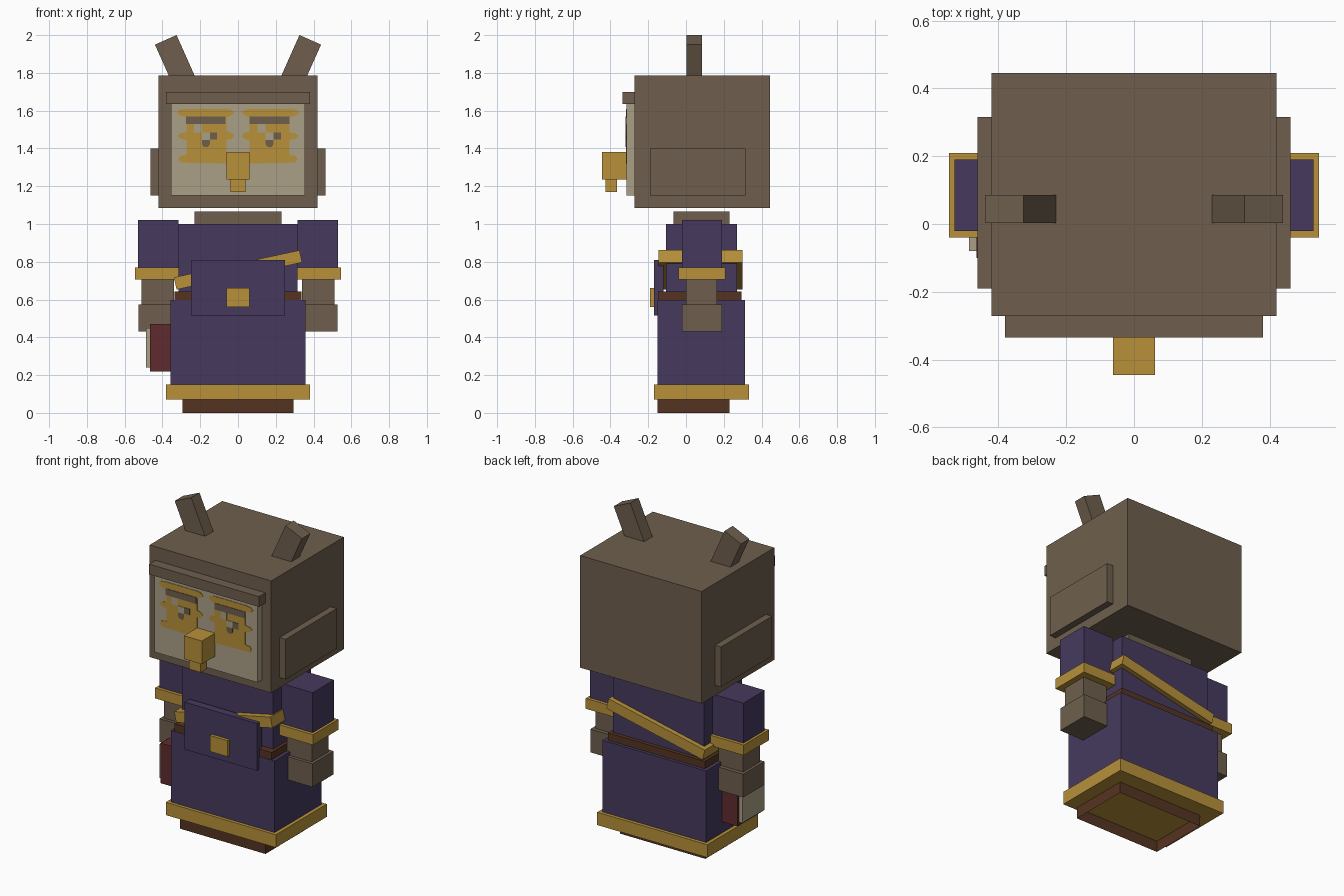
import bpy, bmesh, math

if "Cube" in bpy.data.objects:
    bpy.data.objects.remove(bpy.data.objects["Cube"])


def material(name, hex_code):
    # convert the sRGB hex colour to linear values
    rgb = [int(hex_code[i:i + 2], 16) / 255 for i in (0, 2, 4)]
    lin = [c / 12.92 if c <= 0.04045 else ((c + 0.055) / 1.055) ** 2.4 for c in rgb]
    m = bpy.data.materials.new(name)
    m.diffuse_color = (*lin, 1)
    m.use_nodes = True
    m.node_tree.nodes["Principled BSDF"].inputs["Base Color"].default_value = m.diffuse_color
    return m


BROWN = material("taupe_brown", "6E5F4D")
PURPLE = material("dark_purple", "463A5E")
GOLD = material("gold", "B8913A")
CREAM = material("cream", "ABA087")
LEATHER = material("dark_leather", "553422")
MAROON = material("maroon", "5F2B2E")


def finish(name, bm, mat):
    bmesh.ops.recalc_face_normals(bm, faces=bm.faces[:])
    mesh = bpy.data.meshes.new(name)
    bm.to_mesh(mesh)
    bm.free()
    mesh.materials.append(mat)
    obj = bpy.data.objects.new(name, mesh)
    bpy.context.collection.objects.link(obj)
    return obj


def box(name, mat, x, y, z, tilt=0, open_bottom=False):
    """Box from (min, max) ranges, optionally tilted about the y axis."""
    bm = bmesh.new()
    bmesh.ops.create_cube(bm, size=1)
    bmesh.ops.scale(bm, vec=(x[1] - x[0], y[1] - y[0], z[1] - z[0]), verts=bm.verts)
    if open_bottom:
        low = [f for f in bm.faces if f.normal.z < -0.5]
        bmesh.ops.delete(bm, geom=low, context='FACES_ONLY')
    obj = finish(name, bm, mat)
    obj.location = [sum(r) / 2 for r in (x, y, z)]
    obj.rotation_euler.y = math.radians(tilt)
    return obj


def wide(half):
    return (-half, half)


def side_range(s, a, b):
    return tuple(sorted((s * a, s * b)))


def plate(name, mat, points, front):
    """Thin painted plate from an outline of (x, z) points."""
    bm = bmesh.new()
    face = bm.faces.new([bm.verts.new((x, front, z)) for x, z in points])
    ext = bmesh.ops.extrude_face_region(bm, geom=[face])
    verts = [g for g in ext["geom"] if isinstance(g, bmesh.types.BMVert)]
    bmesh.ops.translate(bm, vec=(0, 0.005, 0), verts=verts)
    return finish(name, bm, mat)


def patch(name, mat, x0, x1, z0, z1, front):
    return plate(name, mat, [(x0, z0), (x1, z0), (x1, z1), (x0, z1)], front)


# Head and face
box("head", BROWN, wide(0.42), (-0.272, 0.445), (1.085, 1.785))
box("face_plate", CREAM, wide(0.355), (-0.315, -0.26), (1.15, 1.64))
box("brow_ridge", BROWN, wide(0.38), (-0.335, -0.26), (1.636, 1.70))
box("beak", GOLD, wide(0.062), (-0.445, -0.31), (1.235, 1.38))
box("beak_tip", GOLD, wide(0.04), (-0.425, -0.365), (1.17, 1.24))

# Outline of one eye marking, right side
MARK = [(0.06, 1.61), (0.275, 1.61), (0.31, 1.605), (0.325, 1.59), (0.31, 1.575),
        (0.272, 1.565), (0.272, 1.485), (0.305, 1.48), (0.32, 1.467), (0.305, 1.452),
        (0.272, 1.445), (0.272, 1.365), (0.305, 1.36), (0.315, 1.342), (0.305, 1.325),
        (0.06, 1.32), (0.06, 1.445), (0.035, 1.45), (0.02, 1.467), (0.035, 1.483),
        (0.06, 1.49), (0.06, 1.565), (0.035, 1.575), (0.02, 1.59), (0.035, 1.605)]

for s, side in ((-1, "left"), (1, "right")):
    # Painted eye: marking, brow, highlights and pupil
    plate(f"eye_marking_{side}", GOLD, [(s * x, z) for x, z in MARK], -0.318)
    x = -0.275 if s < 0 else 0.062
    patch(f"eyebrow_{side}", BROWN, x, x + 0.21, 1.53, 1.57, -0.321)
    patch(f"eye_light_upper_{side}", CREAM, x + 0.042, x + 0.084, 1.485, 1.53, -0.321)
    patch(f"eye_light_lower_{side}", CREAM, x + 0.084, x + 0.126, 1.445, 1.485, -0.321)
    patch(f"pupil_upper_{side}", BROWN, x + 0.126, x + 0.165, 1.447, 1.485, -0.321)
    plate(f"pupil_lower_{side}", BROWN,
          [(x + 0.084, 1.422), (x + 0.094, 1.408), (x + 0.116, 1.408),
           (x + 0.126, 1.422), (x + 0.126, 1.445), (x + 0.084, 1.445)], -0.321)

    # Side flap and tilted ear tuft
    box(f"cheek_flap_{side}", BROWN, side_range(s, 0.41, 0.462), (-0.19, 0.315), (1.15, 1.40))
    box(f"ear_tuft_{side}", BROWN, (s * 0.3215 - 0.0625, s * 0.3215 + 0.0625),
        (0.003, 0.085), (1.688, 1.988), tilt=24 * s)

    # Arm from shoulder to hand
    box(f"sleeve_{side}", PURPLE, side_range(s, 0.315, 0.53), (-0.02, 0.19), (0.765, 1.02))
    box(f"sleeve_cuff_{side}", GOLD, side_range(s, 0.295, 0.546), (-0.04, 0.21), (0.705, 0.77))
    box(f"forearm_{side}", BROWN, side_range(s, 0.34, 0.51), (0.0, 0.165), (0.57, 0.71))
    box(f"hand_{side}", BROWN, side_range(s, 0.315, 0.528), (-0.02, 0.19), (0.43, 0.575))

# Body and robe
box("neck", BROWN, wide(0.23), (-0.065, 0.23), (0.99, 1.065))
box("torso", PURPLE, wide(0.315), (-0.105, 0.27), (0.63, 1.0))
box("sash", GOLD, wide(0.34), (-0.145, 0.30), (0.724, 0.79), tilt=-12.2)
box("belt", LEATHER, wide(0.335), (-0.147, 0.293), (0.59, 0.643))
box("front_panel", PURPLE, wide(0.25), (-0.17, -0.12), (0.515, 0.81))
box("buckle", GOLD, wide(0.062), (-0.19, -0.165), (0.56, 0.66))
box("skirt", PURPLE, wide(0.358), (-0.15, 0.312), (0.145, 0.597))
box("hem", GOLD, wide(0.38), (-0.17, 0.333), (0.07, 0.15))
box("base", LEATHER, wide(0.295), (-0.15, 0.23), (0.0, 0.072), open_bottom=True)

# Book carried in one hand
box("book_cover", MAROON, (-0.465, -0.345), (-0.10, 0.156), (0.22, 0.47))
box("book_pages", CREAM, (-0.487, -0.44), (-0.08, 0.14), (0.24, 0.45))
